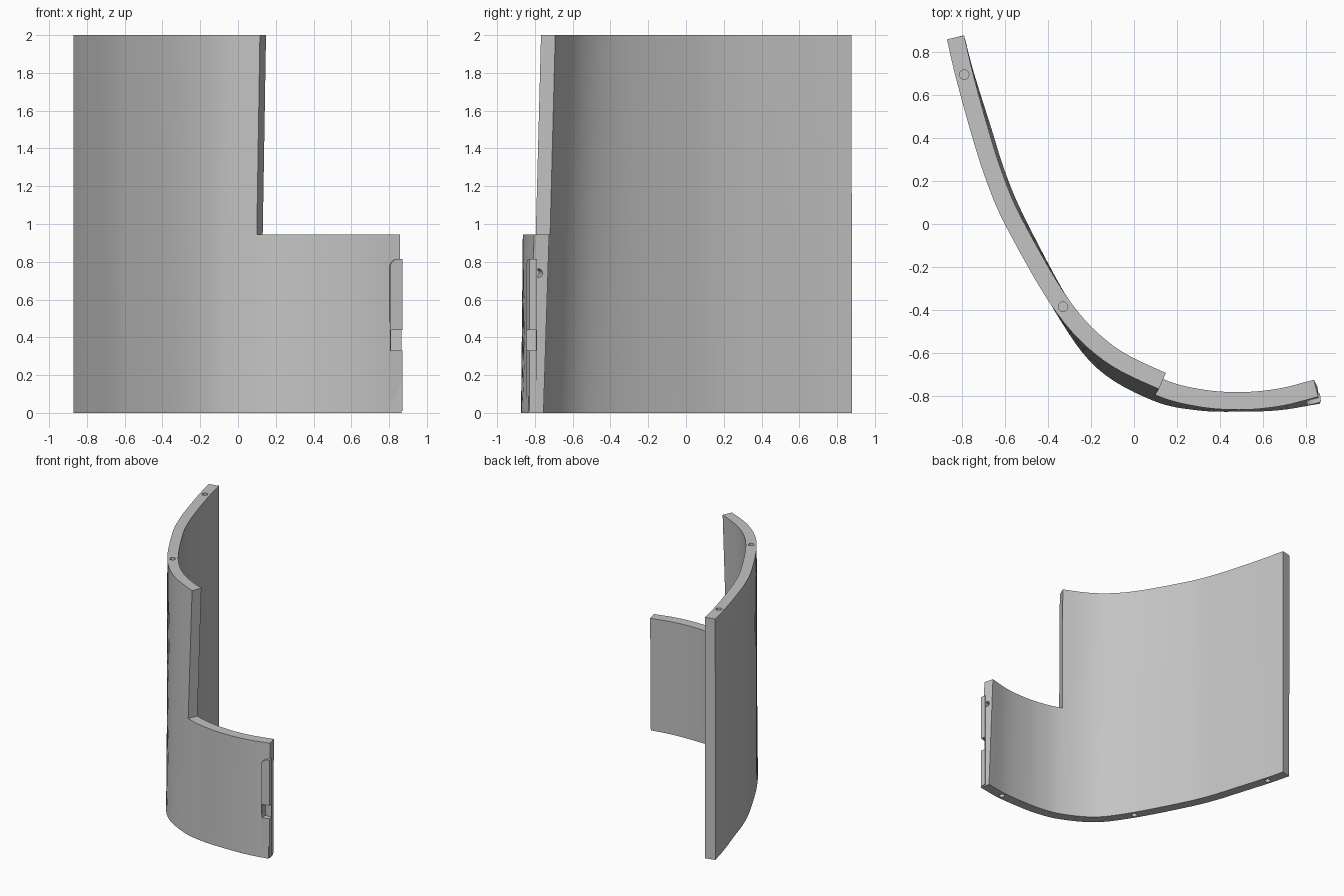
import bpy, bmesh, math
from mathutils import Vector, Matrix

if "Cube" in bpy.data.objects:
    bpy.data.objects.remove(bpy.data.objects["Cube"])

grey = bpy.data.materials.new("plain grey")
grey.use_nodes = True
grey.diffuse_color = (0.55, 0.55, 0.55, 1)
grey.node_tree.nodes["Principled BSDF"].inputs["Base Color"].default_value = (0.55, 0.55, 0.55, 1)

HEIGHT, LEDGE, HALF_WALL, STEPS = 2.0, 0.945, 0.041, 6

# Centre line of the wall at the top and at the foot; the low wing starts at point 7
TOP = [(-.83, .868), (-.79, .695), (-.72, .44), (-.65, .22), (-.555, 0), (-.33, -.385),
       (-.12, -.6), (.132, -.73), (.31, -.79), (.49, -.813), (.67, -.787), (.834, -.73)]
FOOT = [(-.83, .868), (-.785, .695), (-.705, .44), (-.635, .22), (-.54, 0), (-.33, -.39),
        (-.145, -.64), (.1, -.782), (.3, -.826), (.49, -.832), (.675, -.825), (.859, -.795)]
WING_START = 7 * STEPS


def make_object(name, bm):
    bmesh.ops.recalc_face_normals(bm, faces=bm.faces)
    mesh = bpy.data.meshes.new(name)
    bm.to_mesh(mesh)
    bm.free()
    mesh.materials.append(grey)
    ob = bpy.data.objects.new(name, mesh)
    bpy.context.collection.objects.link(ob)
    return ob


def smooth_path(points):
    """Curve through the points, sampled STEPS times per span."""
    p = [Vector(q) for q in points]
    p = [2 * p[0] - p[1]] + p + [2 * p[-1] - p[-2]]
    path = []
    for a, b, c, d in zip(p, p[1:], p[2:], p[3:]):
        for k in range(STEPS):
            t = k / STEPS
            path.append(0.5 * (2 * b + (c - a) * t + (2 * a - 5 * b + 4 * c - d) * t ** 2
                               + (3 * b - a - 3 * c + d) * t ** 3))
    return path + [p[-2]]


def both_sides(path):
    """Outer and inner wall points for each point of the path."""
    out = []
    for i, q in enumerate(path):
        along = (path[min(i + 1, len(path) - 1)] - path[max(i - 1, 0)]).normalized()
        side = Vector((along.y, -along.x)) * HALF_WALL
        out.append((q + side, q - side))
    return out


# Curved wall: a tall sheet with a low wing, lofted from foot to top
def build_wall():
    top, foot = both_sides(smooth_path(TOP)), both_sides(smooth_path(FOOT))
    bm = bmesh.new()
    spans = len(top) - 1
    cells = {(i, r) for i in range(spans) for r in (0, 1) if r == 0 or i < WING_START}
    verts = {}

    def vert(i, r, s):
        if (i, r, s) not in verts:
            z = (0, LEDGE, HEIGHT)[r]
            p = foot[i][s].lerp(top[i][s], z / HEIGHT)
            verts[i, r, s] = bm.verts.new((p.x, p.y, z))
        return verts[i, r, s]

    for i, r in sorted(cells):
        for s in (0, 1):
            bm.faces.new([vert(i, r, s), vert(i + 1, r, s), vert(i + 1, r + 1, s), vert(i, r + 1, s)])
        for step, (a, b) in {(-1, 0): ((i, r), (i, r + 1)), (1, 0): ((i + 1, r), (i + 1, r + 1)),
                             (0, -1): ((i, r), (i + 1, r)), (0, 1): ((i, r + 1), (i + 1, r + 1))}.items():
            if (i + step[0], r + step[1]) not in cells:
                bm.faces.new([vert(*a, 0), vert(*b, 0), vert(*b, 1), vert(*a, 1)])
    return make_object("curved_wall", bm)


# Upright latch plate with one rounded corner, sinking into the wing near its foot
def build_plate():
    left, right, low, high, r = 0.805, 0.87, 0.01, 0.815, 0.045
    outline = [(right, low), (right, high)]
    for k in range(9):
        a = math.pi / 2 * (1 + k / 8)
        outline.append((left + r + r * math.cos(a), high - r + r * math.sin(a)))
    outline.append((left, low))
    bm = bmesh.new()
    face = bm.faces.new([bm.verts.new((x, -0.845 + 0.25 * (x - left), z)) for x, z in outline])
    ext = bmesh.ops.extrude_face_region(bm, geom=[face])
    moved = [v for v in ext["geom"] if isinstance(v, bmesh.types.BMVert)]
    bmesh.ops.translate(bm, verts=moved, vec=(-0.005, 0.04, 0))
    return make_object("latch_plate", bm)


def pin_cutter(name, centre, direction, radius=0.022, depth=0.16):
    bm = bmesh.new()
    turn = Vector(direction).to_track_quat('Z', 'Y').to_matrix().to_4x4()
    bmesh.ops.create_cone(bm, cap_ends=True, segments=20, radius1=radius, radius2=radius,
                          depth=depth, matrix=Matrix.Translation(centre) @ turn)
    return make_object(name, bm)


def notch_cutter():
    bm = bmesh.new()
    bmesh.ops.create_cube(bm, size=1, matrix=Matrix.Translation((0.86, -0.845, 0.385))
                          @ Matrix.Diagonal((0.1, 0.1, 0.11, 1)))
    return make_object("notch_cutter", bm)


def cut(ob, cutters):
    bpy.context.view_layer.objects.active = ob
    for c in cutters:
        mod = ob.modifiers.new("cut", 'BOOLEAN')
        mod.operation, mod.solver, mod.object = 'DIFFERENCE', 'EXACT', c
        bpy.ops.object.modifier_apply(modifier=mod.name)


wall, plate = build_wall(), build_plate()

# Dowel holes in the top, the foot and the wing end
notch = notch_cutter()
pins = [pin_cutter("top_pin", (x, y, HEIGHT), (0, 0, 1)) for x, y in ((-.79, .695), (-.33, -.385))]
pins += [pin_cutter("foot_pin", (x, y, 0), (0, 0, 1)) for x, y in ((-.785, .695), (-.33, -.39), (.66, -.826))]
pins.append(pin_cutter("end_pin", (0.85, -0.78, 0.74), (1, 0.25, 0)))
cut(wall, pins + [notch])
cut(plate, [notch])
for c in pins + [notch]:
    bpy.data.objects.remove(c)

# Smooth curves with crisp edges
bpy.ops.object.select_all(action='DESELECT')
for ob in (wall, plate):
    ob.select_set(True)
bpy.context.view_layer.objects.active = wall
bpy.ops.object.shade_smooth_by_angle(angle=math.radians(30))
